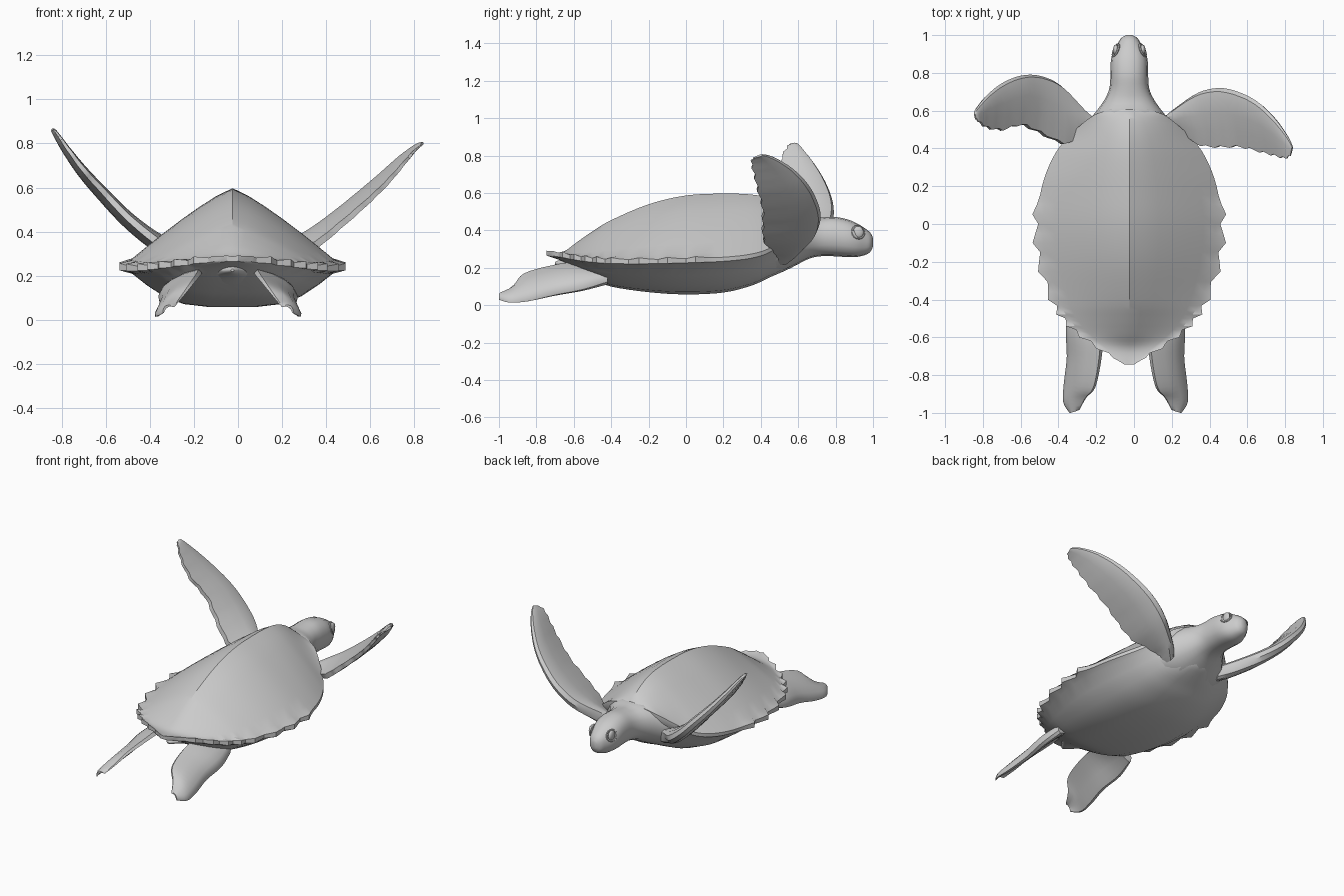
import bpy, bmesh, math
from mathutils import Vector

if "Cube" in bpy.data.objects:
    bpy.data.objects.remove(bpy.data.objects["Cube"])

CX = -0.025  # body centre line


def spline(rows, n):
    """Catmull-Rom through rows of numbers, n samples per segment."""
    out = []
    for i in range(len(rows) - 1):
        a, b, c, d = (rows[max(0, min(len(rows) - 1, k))] for k in range(i - 1, i + 3))
        for s in range(n):
            t = s / n
            out.append([0.5 * (2 * q + (r - p) * t + (2 * p - 5 * q + 4 * r - u) * t * t
                        + (3 * q - p - 3 * r + u) * t ** 3) for p, q, r, u in zip(a, b, c, d)])
    out.append(list(rows[-1]))
    return out


def finish(ob, angle=35):
    bpy.ops.object.select_all(action='DESELECT')
    ob.select_set(True)
    bpy.context.view_layer.objects.active = ob
    bpy.ops.object.shade_smooth_by_angle(angle=math.radians(angle))


def loft(name, rings, angle=35):
    """Skin closed rings of points, cap both ends."""
    bm = bmesh.new()
    vs = [[bm.verts.new(p) for p in r] for r in rings]
    n = len(vs[0])
    for a, b in zip(vs, vs[1:]):
        for i in range(n):
            bm.faces.new((a[i], a[(i + 1) % n], b[(i + 1) % n], b[i]))
    bm.faces.new(vs[0])
    bm.faces.new(vs[-1])
    bmesh.ops.recalc_face_normals(bm, faces=bm.faces)
    me = bpy.data.meshes.new(name)
    bm.to_mesh(me)
    bm.free()
    ob = bpy.data.objects.new(name, me)
    bpy.context.collection.objects.link(ob)
    finish(ob, angle)
    return ob


def tube(name, rows, n=3, sides=16, power=1.0):
    """Elliptical sections along y: (y, half width, z bottom, z top)."""
    rings = []
    for y, w, zb, zt in spline(rows, n):
        ring = []
        for k in range(sides):
            a = 2 * math.pi * k / sides
            ca, sa = math.cos(a), math.sin(a)
            ring.append((CX + w * math.copysign(abs(ca) ** power, ca), y,
                         (zb + zt) / 2 + (zt - zb) / 2 * math.copysign(abs(sa) ** power, sa)))
        rings.append(ring)
    return loft(name, rings)


SECTION = [(0, 0), (.05, .35), (.2, .5), (.42, .48), (.7, .38), (1, .2),
           (1, -.2), (.7, -.38), (.42, -.48), (.2, -.5), (.05, -.35)]


def blade(name, rows, camber=0.0, teeth=0.0, mirror=None):
    """Flipper: rows of leading xyz, trailing xyz, thickness."""
    s = spline(rows, 4)
    mids = [(Vector(r[:3]) + Vector(r[3:6])) / 2 for r in s]
    rings = []
    for i, r in enumerate(s):
        lead, trail, th = Vector(r[:3]), Vector(r[3:6]), r[6]
        span = mids[min(i + 1, len(s) - 1)] - mids[max(i - 1, 0)]
        nor = (trail - lead).cross(span).normalized()
        trail += (trail - lead).normalized() * teeth * ((i % 3) - 1)
        ring = [lead.lerp(trail, u) + nor * (h * th + camber * 4 * u * (1 - u)) for u, h in SECTION]
        if mirror is not None:
            ring = [Vector((2 * mirror - p.x, p.y, p.z)) for p in ring]
        rings.append(ring)
    return loft(name, rings, 40)


# Shell: y, half width, ridge z, rim z, belly z
shell = [(-.745, .025, .287, .28, .265), (-.66, .15, .285, .265, .235), (-.58, .265, .34, .25, .185),
         (-.5, .345, .395, .24, .14), (-.4, .405, .455, .233, .1), (-.2, .47, .54, .232, .07),
         (0, .49, .587, .237, .058), (.2, .462, .597, .245, .068), (.35, .405, .592, .262, .105),
         (.45, .335, .572, .295, .15), (.53, .25, .535, .36, .185), (.58, .18, .5, .41, .21),
         (.61, .09, .47, .445, .235)]
TOP = [1.0, .93, .8, .64, .48, .32, .16]
BELLY = [(.93, .93), (.8, .62), (.64, .3), (.45, .08), (.22, .0)]
rings = []
for i, (y, w, zr, zm, zb) in enumerate(spline(shell, 4)):
    k = (-i) % 3
    serrated = -.71 < y < .15  # saw-toothed edge on the rear half
    tooth = (-.008, .008, .026)[k] if serrated else 0
    lift = (.0, .004, .01)[k] if serrated else 0
    half = []
    for t in TOP:  # carapace side from rim to ridge
        edge = t == 1
        half.append((w * t + tooth * edge, zr - (zr - zm - .012) * t ** 1.22 + lift * edge))
    under = [(w + tooth, zm - .01)]
    under += [(w * u, zb + (zm - .015 - zb) * v) for u, v in BELLY]
    right = under[::-1] + half
    ring = [(CX, y, zb)] + [(CX + x, y, z) for x, z in right]
    ring += [(CX, y, zr)] + [(CX - x, y, z) for x, z in right[::-1]]
    rings.append(ring)
loft("shell", rings, 30)

# Shoulders, neck and head in one skin
tube("head_and_neck", [(.46, .265, .16, .43), (.52, .24, .18, .455), (.59, .18, .215, .475),
                       (.66, .13, .25, .465), (.72, .105, .262, .468), (.79, .1, .262, .473),
                       (.86, .098, .258, .46), (.91, .086, .258, .44), (.955, .062, .268, .413),
                       (.985, .042, .285, .388), (1.0, .016, .315, .36)], power=.88)

# Hips and tail
tube("hips", [(-.42, .24, .11, .24), (-.52, .18, .15, .25),
              (-.6, .09, .19, .25), (-.68, .025, .21, .24), (-.7, .008, .22, .23)])

# Eyes with lids
for side, tag in ((1, "right"), (-1, "left")):
    loc = (CX + side * .071, .92, .39)
    bpy.ops.mesh.primitive_uv_sphere_add(segments=14, ring_count=8, radius=.03, location=loc)
    eye = bpy.context.object
    eye.name = tag + "_eye"
    eye.scale = (.5, 1, 1.1)
    finish(eye)
    bpy.ops.mesh.primitive_torus_add(major_segments=16, minor_segments=6, major_radius=.034,
                                     minor_radius=.006, location=loc,
                                     rotation=(0, math.pi / 2 - side * .3, side * .4))
    lid = bpy.context.object
    lid.name = tag + "_eyelid"
    finish(lid)

# Front flippers, each in its own pose
blade("left_front_flipper", [
    (-.19, .55, .265, -.19, .43, .25, .085), (-.27, .61, .30, -.27, .45, .29, .085),
    (-.39, .735, .365, -.38, .43, .365, .08), (-.50, .785, .45, -.50, .485, .465, .07),
    (-.60, .785, .55, -.60, .525, .57, .062), (-.70, .745, .66, -.70, .50, .68, .052),
    (-.78, .68, .765, -.775, .51, .78, .038), (-.835, .61, .85, -.82, .54, .845, .024),
    (-.845, .585, .865, -.84, .56, .862, .012)], teeth=.006)
blade("right_front_flipper", [
    (.14, .55, .26, .16, .43, .24, .085), (.22, .615, .315, .23, .48, .28, .085),
    (.34, .695, .39, .36, .42, .345, .078), (.45, .72, .475, .46, .41, .425, .068),
    (.55, .70, .56, .57, .41, .52, .06), (.65, .65, .65, .67, .385, .615, .05),
    (.74, .565, .735, .745, .365, .70, .038), (.81, .47, .79, .80, .35, .765, .024),
    (.84, .41, .805, .83, .365, .79, .012)], teeth=.006)

# Hind flippers
hind = [(.24, -.42, .125, .09, -.42, .18, .06), (.265, -.55, .085, .08, -.58, .22, .06),
        (.26, -.70, .055, .09, -.72, .205, .052), (.278, -.84, .022, .12, -.865, .165, .038),
        (.284, -.94, .014, .165, -.92, .105, .025), (.25, -1.0, .03, .2, -.985, .06, .012)]
blade("right_hind_flipper", hind, camber=.018)
blade("left_hind_flipper", hind, camber=.018, mirror=-.045)
